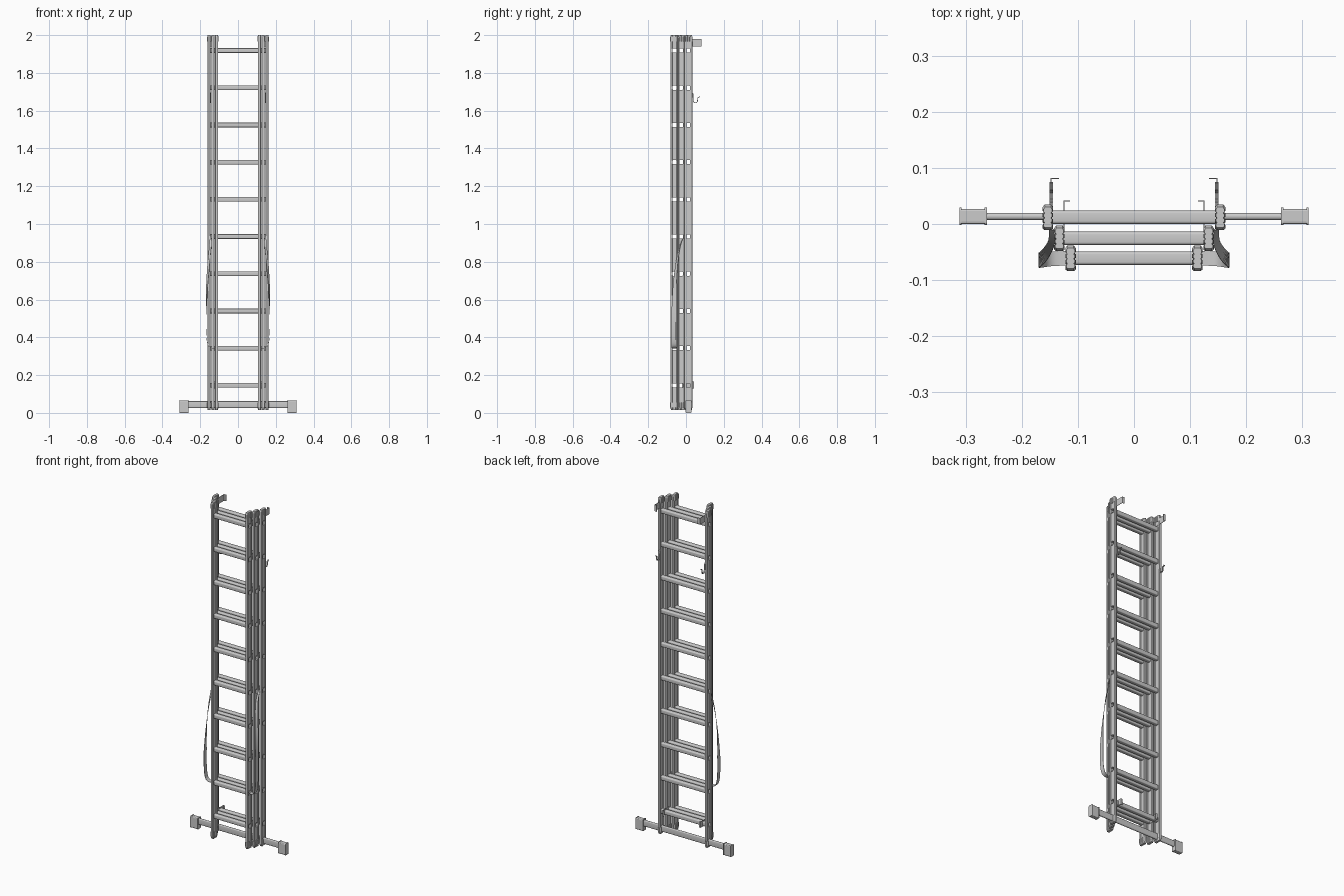
import bpy, bmesh
from math import cos, sin, pi, radians
from mathutils import Vector

if "Cube" in bpy.data.objects:
    bpy.data.objects.remove(bpy.data.objects["Cube"])


def loft(name, loops, ring=False, smooth=False):
    """Skin a row of equal-length loops; ring joins last loop to first instead of capping."""
    bm = bmesh.new()
    vs = [[bm.verts.new(p) for p in lp] for lp in loops]
    n, m = len(vs[0]), len(vs)
    for i in range(m if ring else m - 1):
        a, b = vs[i], vs[(i + 1) % m]
        for j in range(n):
            k = (j + 1) % n
            bm.faces.new((a[j], a[k], b[k], b[j]))
    if not ring:
        bm.faces.new(vs[0][::-1])
        bm.faces.new(vs[-1])
    bmesh.ops.recalc_face_normals(bm, faces=bm.faces)
    me = bpy.data.meshes.new(name)
    bm.to_mesh(me)
    bm.free()
    ob = bpy.data.objects.new(name, me)
    bpy.context.collection.objects.link(ob)
    if smooth:
        select(ob)
        bpy.ops.object.shade_smooth_by_angle(angle=radians(35))
    return ob


def select(*obs):
    bpy.ops.object.select_all(action='DESELECT')
    for o in obs:
        o.select_set(True)
    bpy.context.view_layer.objects.active = obs[0]


def join(name, obs):
    select(*obs)
    if len(obs) > 1:
        bpy.ops.object.join()
    obs[0].name = name
    return obs[0]


def box(name, x, y, z):
    ring = [(y[0], z[0]), (y[1], z[0]), (y[1], z[1]), (y[0], z[1])]
    return loft(name, [[(c, a, b) for a, b in ring] for c in x])


def rounded(hw, hh, r, seg=4):
    """Rounded rectangle outline around the origin."""
    pts = []
    for q, (sx, sy) in enumerate([(1, 1), (-1, 1), (-1, -1), (1, -1)]):
        for i in range(seg + 1):
            t = (q + i / seg) * pi / 2
            pts.append((sx * (hw - r) + r * cos(t), sy * (hh - r) + r * sin(t)))
    return pts


def along_x(outline, x, y, z):
    return [(x, y + a, z + b) for a, b in outline]


# Grooved rail section, given as one half and mirrored
half = [(.0055, 0), (.0055, .011), (.008, .013), (.008, .020), (.006, .022)]
quarter = half[1:]
RAIL = quarter + [(-x, y) for x, y in quarter[::-1]] + [(-x, -y) for x, y in quarter] \
    + [(x, -y) for x, y in quarter[::-1]]

# Ribbed section for the rubber end caps
edge = []
for i in range(4):
    y = -.020 + i * .0105
    edge += [(.0095, y), (.0095, y + .006), (.0075, y + .007), (.0075, y + .0095)]
edge = edge[:-2]
CAP = [(.006, -.0228)] + edge + [(.006, .0228)]
CAP = CAP + [(-x, y) for x, y in CAP[::-1]]

RUNG_OUT = rounded(.0118, .0125, .005)
RUNG_IN = rounded(.0102, .0109, .0036)
RUNG_Z = [.146 + i * .1969 for i in range(10)]


def ladder_section(name, rx, y):
    # Rungs: open tubes running through both rails
    rungs, cutters = [], []
    e = rx + .0075
    for z in RUNG_Z:
        rungs.append(loft("rung", [along_x(o, s * e, y, z) for o, s in
                     ((RUNG_OUT, -1), (RUNG_OUT, 1), (RUNG_IN, 1), (RUNG_IN, -1))],
            ring=True, smooth=True))
        cutters.append(loft("cut", [along_x(RUNG_OUT, s * (rx + .02), y, z) for s in (-1, 1)]))
    join(name + "_rungs", rungs)
    cutter = join(name + "_rung_cutter", cutters)
    cutter.hide_render = True
    for s, side in ((-1, "left"), (1, "right")):
        # Rail with rung holes
        rail = loft(f"{name}_{side}_rail",
                    [[(s * rx + a, y + b, z) for a, b in RAIL] for z in (.03, 1.985)])
        mod = rail.modifiers.new("rung_holes", 'BOOLEAN')
        mod.object = cutter
        mod.operation = 'DIFFERENCE'
        mod.solver = 'EXACT'
        select(rail)
        bpy.ops.object.modifier_apply(modifier=mod.name)
        # End caps, tapered at their outer ends
        for end, zs in (("foot", (.055, .03, .016)), ("top", (1.965, 1.99, 2.0))):
            loft(f"{name}_{side}_{end}_cap",
                 [[(s * rx + a * k, y + b * k, z) for a, b in CAP]
                  for z, k in zip(zs, (1, 1, .8))])
    bpy.data.objects.remove(cutter)


ladder_section("front_section", .113, -.061)
ladder_section("middle_section", .133, -.0255)
ladder_section("back_section", .1535, .012)

# Stabiliser bar
BAR = rounded(.0065, .0185, .006)
loft("stabiliser_bar", [along_x(BAR, x, .0135, .044) for x in (-.29, .29)], smooth=True)

for s, side in ((-1, "left"), (1, "right")):
    # Stabiliser foot: block with a raised lip at each end
    xs = [.262, .266, .266, .307, .307, .311]
    ks = [1, 1, .88, .88, 1, 1]
    foot = rounded(.0155, .034, .005, 3)
    loft(f"stabiliser_{side}_foot",
         [along_x([(a * k, b * (1 if b < 0 else .5 + k / 2)) for a, b in foot],
                  s * x, .0135, .034) for x, k in zip(xs, ks)])

    def angle_bracket(name, x, y, z, lip):
        # Thin plate with a lip turned inward at its end
        p = [(0, y[0]), (0, y[1]), (-lip, y[1]), (-lip, y[1] - .002),
             (-.002, y[1] - .002), (-.002, y[0])]
        return loft(name, [[(s * (x + a), b, c) for a, b in p] for c in z])

    # Guide brackets
    angle_bracket(f"top_guide_{side}", .149, (.0, .082), (1.941, 1.979), .015)
    angle_bracket(f"bottom_guide_{side}", .1255, (-.02, .042), (.13, .165), .011)

    # Locking hook: bent strip
    path = [(.030, 1.695), (.037, 1.690), (.038, 1.652), (.044, 1.642), (.056, 1.642),
            (.061, 1.650), (.062, 1.668), (.074, 1.674)]
    strip = []
    for i, p in enumerate(path):
        d = (Vector(path[min(i + 1, 7)]) - Vector(path[max(i - 1, 0)])).normalized()
        nrm = Vector((-d.y, d.x)) * .0018
        a, b = Vector(p) + nrm, Vector(p) - nrm
        strip.append([(s * .144, *a), (s * .151, *a), (s * .151, *b), (s * .144, *b)])
    loft(f"locking_hook_{side}", strip)

    # Safety strap: hanging band twisting from edge-on to flat
    pts = [Vector(p) for p in ((.147, -.010, .935), (.147, -.032, .88), (.156, -.05, .78),
           (.164, -.060, .66), (.169, -.064, .52), (.168, -.065, .42),
           (.161, -.064, .365), (.146, -.062, .345), (.120, -.061, .342))]
    dense = []
    for i in range(len(pts) - 1):
        p0, p1, p2, p3 = (pts[max(0, min(len(pts) - 1, i + k))] for k in (-1, 0, 1, 2))
        for j in range(4):
            t = j / 4
            dense.append(.5 * (2 * p1 + (p2 - p0) * t + (2 * p0 - 5 * p1 + 4 * p2 - p3) * t * t
                               + (3 * p1 - p0 - 3 * p2 + p3) * t ** 3))
    dense.append(pts[-1])
    band = []
    last = len(dense) - 1
    for i, p in enumerate(dense):
        d = (dense[min(i + 1, last)] - dense[max(i - 1, 0)]).normalized()
        ang = min(1, i / (last * .5)) * pi / 2
        w = Vector((cos(ang), sin(ang), 0))
        w = (w - d * w.dot(d)).normalized()
        n = d.cross(w) * .0008
        w *= .004 + .009 * min(1, i / (last * .5))
        band.append([Vector((s * q.x, q.y, q.z)) for q in
                     (p + w + n, p - w + n, p - w - n, p + w - n)])
    loft(f"safety_strap_{side}", band, smooth=True)
